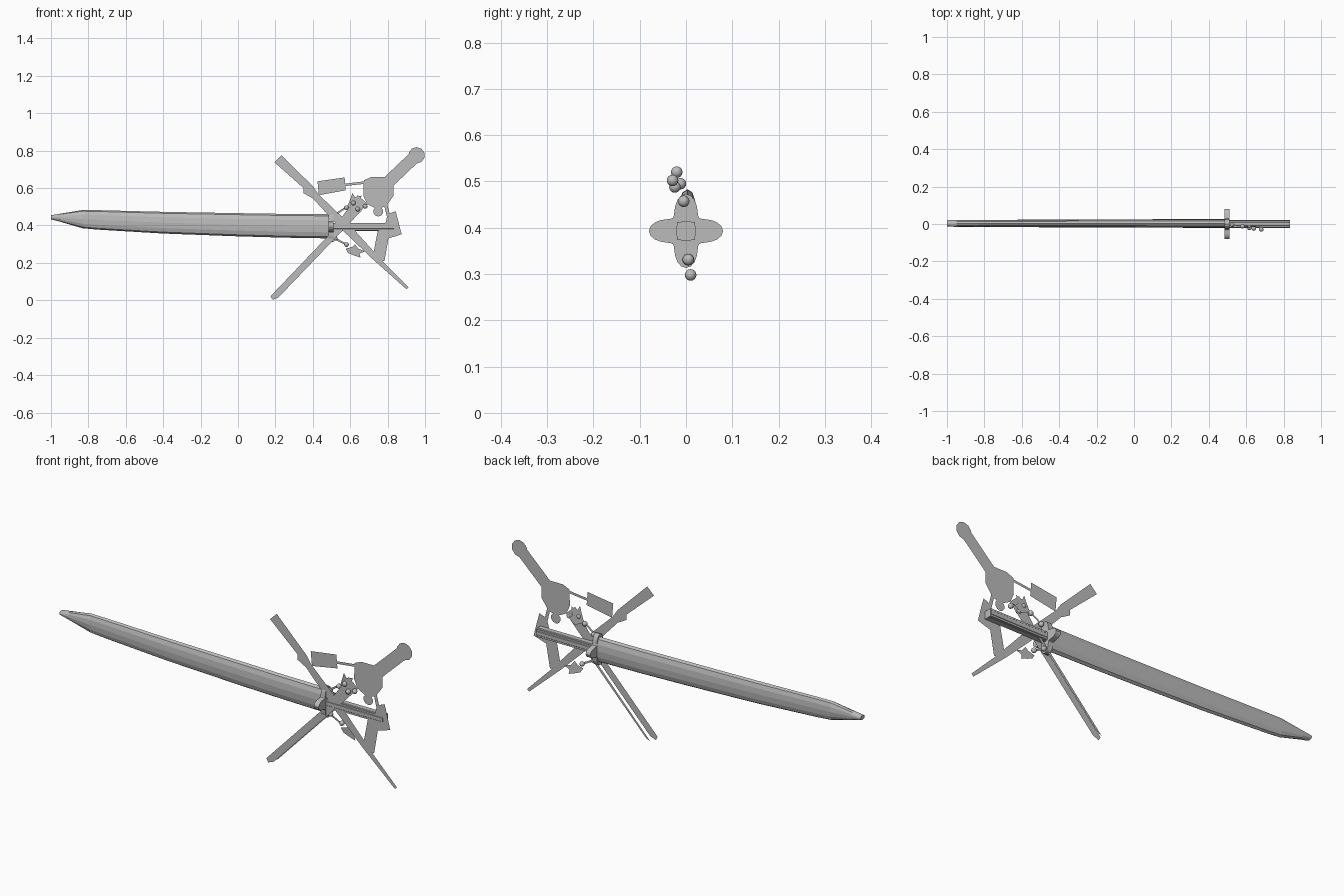
import bpy, bmesh, math
from mathutils import Vector, Matrix

if "Cube" in bpy.data.objects:
    bpy.data.objects.remove(bpy.data.objects["Cube"])

grey = bpy.data.materials.new("plain grey")
grey.diffuse_color = (0.5, 0.5, 0.5, 1)
grey.use_nodes = True
grey.node_tree.nodes["Principled BSDF"].inputs["Base Color"].default_value = grey.diffuse_color
FLAT_Y = -.02


def flat(z):
    return FLAT_Y


def finish(name, bm, recalc=True):
    if recalc:
        bmesh.ops.recalc_face_normals(bm, faces=bm.faces[:])
    me = bpy.data.meshes.new(name)
    bm.to_mesh(me)
    bm.free()
    me.materials.append(grey)
    ob = bpy.data.objects.new(name, me)
    bpy.context.collection.objects.link(ob)
    return ob


def loft(name, rings):
    """Skin a list of closed rings and cap both ends."""
    bm = bmesh.new()
    vs = [[bm.verts.new(p) for p in r] for r in rings]
    n = len(vs[0])
    for a, b in zip(vs, vs[1:]):
        for i in range(n):
            bm.faces.new((a[i], a[(i + 1) % n], b[(i + 1) % n], b[i]))
    bm.faces.new(vs[0])
    bm.faces.new(vs[-1])
    return finish(name, bm)


def sheet(name, pts, y=flat):
    """Thin flat cut-out in the xz plane, facing the front."""
    bm = bmesh.new()
    f = bm.faces.new([bm.verts.new((x, y(z), z)) for x, z in pts])
    f.normal_update()
    if f.normal.y > 0:
        f.normal_flip()
    bmesh.ops.triangulate(bm, faces=[f])
    return finish(name, bm, recalc=False)


def disc(name, x, z, r, n=10, y=flat):
    return sheet(name, [(x + r * math.cos(math.tau * (i + .5) / n),
                         z + r * math.sin(math.tau * (i + .5) / n)) for i in range(n)], y)


def strip(name, a, b, w, y=flat):
    a, b = Vector(a), Vector(b)
    d = (b - a).normalized() * w / 2
    s = Vector((-d.y, d.x))
    return sheet(name, [a + s, a - s, b - s, b + s], y)


# Scabbard: x, bottom, top, half thickness
stations = [(-1, .433, .455, .017), (-.95, .42, .463, .018), (-.83, .385, .483, .019),
            (-.75, .378, .482, .019), (-.4, .357, .473, .021), (0, .342, .466, .022),
            (.25, .335, .462, .023), (.49, .331, .46, .024)]
rings = []
for x, lo, hi, hy in stations:
    ring = []
    for i in range(12):
        t = math.tau * i / 12
        c, s = math.cos(t), math.sin(t)
        ring.append((x, .003 + hy * math.copysign(abs(c) ** .85, c),
                     (lo + hi) / 2 + (hi - lo) / 2 * s))
    rings.append(ring)
loft("scabbard", rings)

# Four-lobed guard
CZ = .393


def lobes(x):
    out = []
    for i in range(48):
        t = math.tau * i / 48
        r = .06 + .02 * math.cos(4 * t)
        out.append((x, r * math.cos(t), CZ + r * math.sin(t)))
    return out


loft("guard", [lobes(.485), lobes(.511)])


# Grip: square core with an octagonal wrap
def prism(name, x0, x1, n, apothem):
    r = apothem / math.cos(math.pi / n)
    loft(name, [[(x, r * math.cos(math.tau * (i + .5) / n),
                  CZ + r * math.sin(math.tau * (i + .5) / n)) for i in range(n)]
                for x in (x0, x1)])


prism("grip_core", .5, .835, 4, .0195)
prism("grip_wrap", .5, .833, 8, .0215)

# Crossing flat bands
sheet("falling_band", [(.195, .738), (.233, .775), (.4, .61), (.43, .567), (.57, .433),
                       (.773, .209), (.912, .07), (.901, .059), (.72, .22), (.543, .39),
                       (.4, .545), (.35, .573), (.35, .6)])
sheet("rising_band", [(.174, .022), (.185, .003), (.217, .016), (.585, .4), (.693, .515),
                      (.64, .562), (.49, .353)])
sheet("rear_band", [(.195, .008), (.217, .016), (.57, .385), (.55, .385)], lambda z: .012)

# Large plate with its arm and round end
sheet("plate", [(.673, .642), (.71, .658), (.82, .658), (.832, .63), (.832, .56),
                (.79, .5), (.735, .492), (.69, .515), (.67, .56)])
strip("plate_arm", (.775, .605), (.945, .767), .066)
disc("arm_end", .955, .775, .044)
disc("small_disc", .75, .475, .027)
strip("plate_link", (.79, .51), (.805, .45), .018)

# Tag on a thin rod
sheet("tag", [(.425, .636), (.57, .657), (.576, .588), (.432, .562)])
strip("tag_rod", (.57, .617), (.69, .631), .013)

# Hanging two-part flap
sheet("upper_flap", [(.8, .46), (.843, .476), (.875, .353), (.805, .331), (.75, .375), (.785, .4)])
sheet("lower_flap", [(.748, .375), (.805, .335), (.783, .209), (.718, .222)])


# Tassel cords, leaves and beads on one gently tilted plane
def tilt(z):
    return -.016 - .088 * (z - .545)


strip("upper_cord", (.515, .455), (.62, .525), .01, tilt)
strip("side_cord", (.58, .49), (.68, .503), .008, tilt)
sheet("upper_leaf", [(.585, .5), (.6, .54), (.612, .575), (.625, .55), (.66, .56),
                     (.65, .52), (.67, .5), (.635, .475)], tilt)
strip("lower_cord", (.51, .335), (.585, .295), .01, tilt)
sheet("lower_leaf", [(.575, .275), (.61, .285), (.625, .3), (.645, .275), (.68, .262),
                     (.65, .25), (.655, .228), (.62, .24), (.59, .252)], tilt)

beads = [(.617, -.02, .52), (.68, -.029, .502), (.64, -.024, .488), (.58, -.012, .495),
         (.525, -.005, .457), (.58, .01, .298), (.52, .005, .331)]
bm = bmesh.new()
for b in beads:
    bmesh.ops.create_uvsphere(bm, u_segments=12, v_segments=8, radius=.0125,
                              matrix=Matrix.Translation(b))
for f in bm.faces:
    f.smooth = True
finish("beads", bm)
